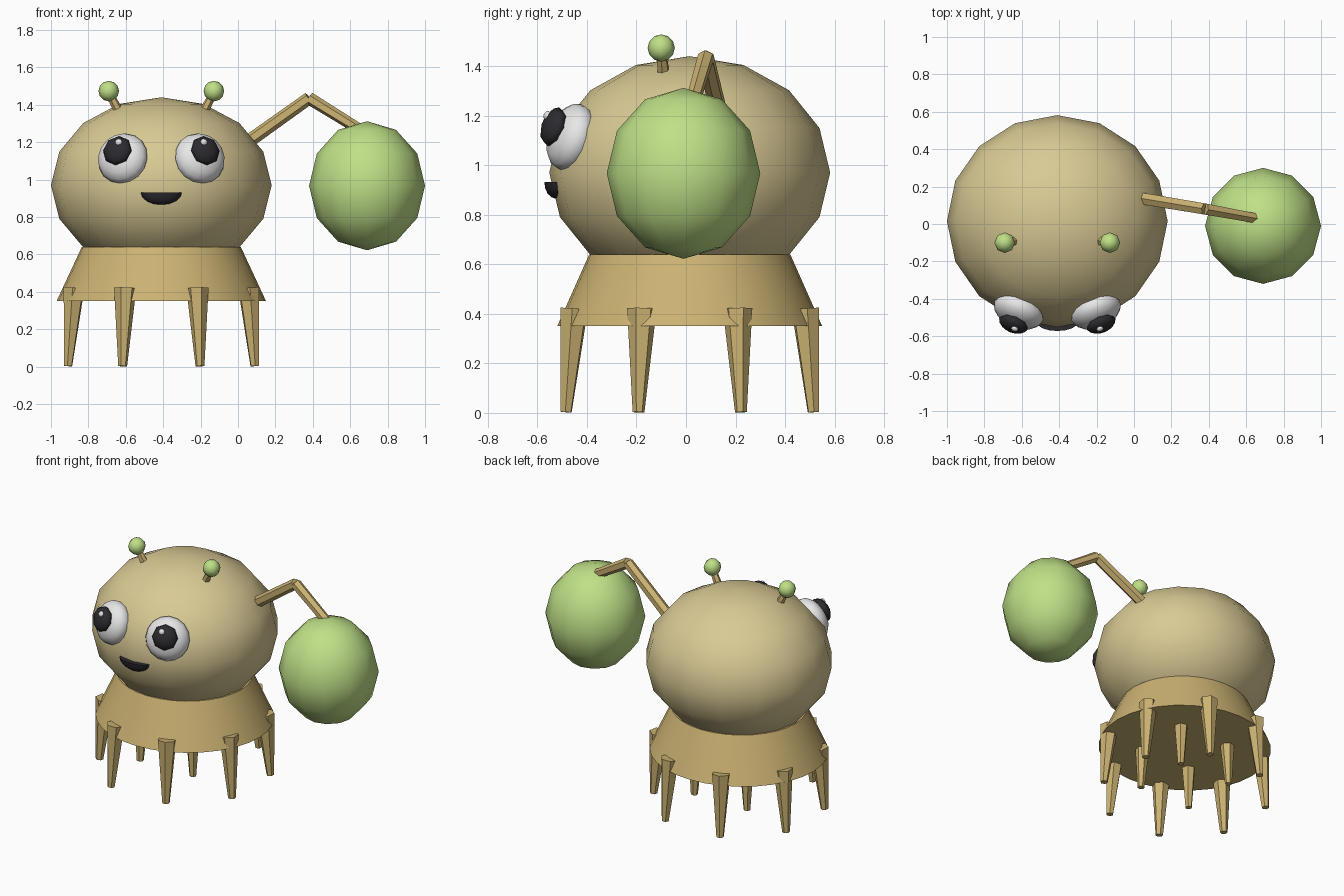
import bpy
import bmesh
from math import cos, sin, pi, radians
from mathutils import Vector, Matrix

cube = bpy.data.objects.get("Cube")
if cube:
    bpy.data.objects.remove(cube)


def material(name, *srgb):
    linear = [((c + 0.055) / 1.055) ** 2.4 for c in srgb] + [1]
    mat = bpy.data.materials.new(name)
    mat.use_nodes = True
    mat.diffuse_color = linear
    mat.node_tree.nodes["Principled BSDF"].inputs["Base Color"].default_value = linear
    return mat


KHAKI = material("khaki skin", 0.85, 0.79, 0.58)
TAN = material("tan wood", 0.80, 0.70, 0.45)
GREEN = material("leaf green", 0.75, 0.88, 0.53)
WHITE = material("eye white", 0.92, 0.92, 0.92)
DARK = material("charcoal", 0.17, 0.17, 0.19)


def finish(name, bm, mat, smooth_angle=None):
    bmesh.ops.recalc_face_normals(bm, faces=bm.faces)
    mesh = bpy.data.meshes.new(name)
    bm.to_mesh(mesh)
    bm.free()
    mesh.materials.append(mat)
    obj = bpy.data.objects.new(name, mesh)
    bpy.context.collection.objects.link(obj)
    if smooth_angle:
        bpy.ops.object.select_all(action="DESELECT")
        obj.select_set(True)
        bpy.context.view_layer.objects.active = obj
        bpy.ops.object.shade_smooth_by_angle(angle=radians(smooth_angle))
    return obj


def ellipsoid(name, mat, center, radii, segments, rings, axis=(0, 0, 1), lower_half=False):
    bm = bmesh.new()
    bmesh.ops.create_uvsphere(bm, u_segments=segments, v_segments=rings, radius=1)
    if lower_half:
        geom = bm.verts[:] + bm.edges[:] + bm.faces[:]
        bmesh.ops.bisect_plane(bm, geom=geom, plane_co=(0, 0, 0), plane_no=(0, 0, 1),
                               clear_outer=True)
        bmesh.ops.holes_fill(bm, edges=[e for e in bm.edges if e.is_boundary])
    turn = Vector(axis).to_track_quat("Z", "Y").to_matrix().to_4x4()
    bm.transform(Matrix.Translation(center) @ turn @ Matrix.Diagonal((*radii, 1)))
    return finish(name, bm, mat, 65)


def rod(name, start, end, r_start, r_end, sides=6):
    start, end = Vector(start), Vector(end)
    span = end - start
    bm = bmesh.new()
    bmesh.ops.create_cone(bm, cap_ends=True, segments=sides, radius1=r_start,
                          radius2=r_end, depth=span.length)
    turn = span.to_track_quat("Z", "Y").to_matrix().to_4x4()
    bm.transform(Matrix.Translation((start + end) / 2) @ turn)
    return finish(name, bm, TAN)


CX, CY = -0.41, 0.015

# Head and flared skirt
ellipsoid("head", KHAKI, (CX, CY, 0.97), (0.59, 0.567, 0.47), 16, 8)
bm = bmesh.new()
bmesh.ops.create_cone(bm, cap_ends=True, segments=32, radius1=0.56, radius2=0.425, depth=0.29)
bm.transform(Matrix.Translation((CX, CY, 0.495)) @ Matrix.Diagonal((1, 0.955, 1, 1)))
finish("skirt", bm, TAN, 40)


# Legs: an outer ring of eight and a shorter inner ring of four
def leg_ring(name, count, offset, r_top, r_foot, z_top, z_foot, thick_top, thick_foot):
    for i in range(count):
        a = offset + 2 * pi * i / count
        rod(f"{name}_{i + 1}",
            (CX + r_top * cos(a), CY + r_top * sin(a), z_top),
            (CX + r_foot * cos(a), CY + r_foot * sin(a), z_foot),
            thick_top, thick_foot)


leg_ring("outer_leg", 8, pi / 8, 0.505, 0.54, 0.42, 0.003, 0.06, 0.024)
leg_ring("inner_leg", 4, pi / 4, 0.27, 0.28, 0.42, 0.07, 0.05, 0.022)

# Arm with a bent elbow holding the big ball
elbow = (0.38, 0.08, 1.435)
rod("upper_arm", (0.05, 0.135, 1.2), elbow, 0.036, 0.034)
rod("forearm", elbow, (0.655, 0.03, 1.265), 0.034, 0.03)
ellipsoid("hand_ball", GREEN, (0.69, -0.01, 0.967), (0.31, 0.31, 0.345), 12, 6)

# Paired features: antennae and eyes
for side, s in (("left", 1), ("right", -1)):
    rod(f"{side}_antenna", (CX + s * 0.225, -0.09, 1.36), (CX + s * 0.283, -0.1, 1.47),
        0.026, 0.02)
    ellipsoid(f"{side}_antenna_ball", GREEN, (CX + s * 0.281, -0.1, 1.473),
              (0.055, 0.055, 0.055), 8, 6)
    gaze = (s * 0.4, -1, 0.35)
    ellipsoid(f"{side}_eye", WHITE, (CX + s * 0.206, -0.465, 1.113),
              (0.14, 0.14, 0.085), 16, 8, gaze)
    ellipsoid(f"{side}_pupil", DARK, (CX + s * 0.235, -0.535, 1.155),
              (0.082, 0.082, 0.042), 8, 6, gaze)
    ellipsoid(f"{side}_eye_glint", WHITE, (CX + s * 0.228, -0.56, 1.2),
              (0.02, 0.02, 0.014), 8, 6, gaze)

# Smiling mouth
ellipsoid("mouth", DARK, (CX, -0.525, 0.932), (0.11, 0.047, 0.067), 16, 8, lower_half=True)
